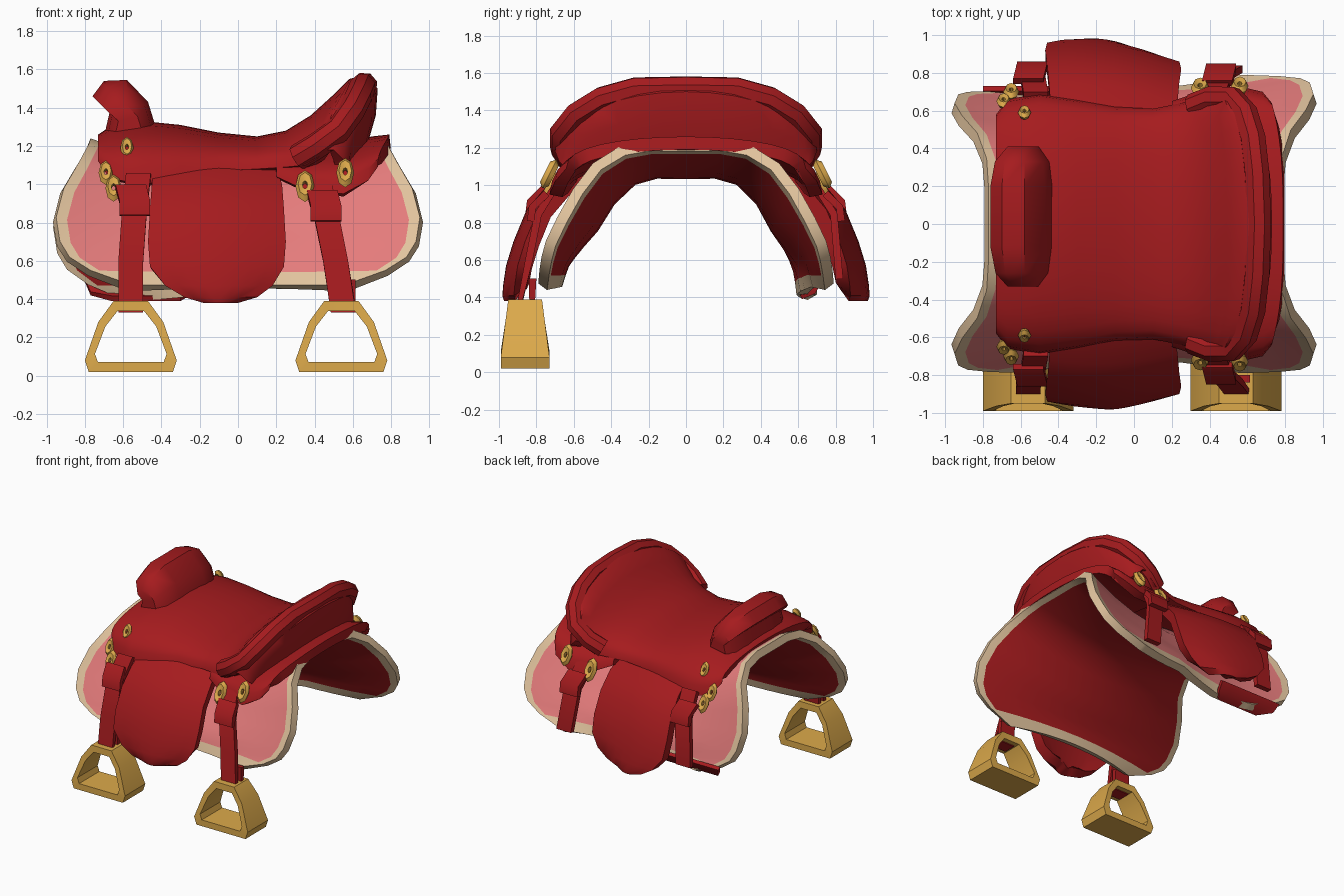
import bpy
from math import sin, cos, pi, radians
from mathutils import Vector

if "Cube" in bpy.data.objects:
    bpy.data.objects.remove(bpy.data.objects["Cube"], do_unlink=True)


def material(name, rgb):
    m = bpy.data.materials.new(name)
    m.use_nodes = True
    m.diffuse_color = (*rgb, 1)
    m.node_tree.nodes["Principled BSDF"].inputs["Base Color"].default_value = (*rgb, 1)
    return m


RED = material("red leather", (0.38, 0.011, 0.013))
PINK = material("pink felt", (0.78, 0.2, 0.2))
CREAM = material("cream trim", (0.76, 0.55, 0.34))
GOLD = material("gold metal", (0.72, 0.4, 0.07))


def finish(ob, mats, angle=40):
    for m in mats:
        ob.data.materials.append(m)
    bpy.ops.object.select_all(action='DESELECT')
    ob.select_set(True)
    bpy.context.view_layer.objects.active = ob
    for mod in list(ob.modifiers):
        bpy.ops.object.modifier_apply(modifier=mod.name)
    bpy.ops.object.shade_smooth_by_angle(angle=radians(angle))


def make(name, verts, faces):
    me = bpy.data.meshes.new(name)
    me.from_pydata(verts, [], faces)
    ob = bpy.data.objects.new(name, me)
    bpy.context.collection.objects.link(ob)
    return ob


def sheet(name, rows, thickness, mats=(RED,), rule=None):
    """Skin a grid of points and thicken it inwards."""
    n = len(rows[0])
    cells = [(i, j) for i in range(len(rows) - 1) for j in range(n - 1)]
    faces = [(i * n + j, (i + 1) * n + j, (i + 1) * n + j + 1, i * n + j + 1) for i, j in cells]
    ob = make(name, [p for r in rows for p in r], faces)
    if rule:
        for p, (i, j) in zip(ob.data.polygons, cells):
            p.material_index = rule(i, j)
    mod = ob.modifiers.new("thickness", 'SOLIDIFY')
    mod.thickness = thickness
    mod.offset = -1
    mod.material_offset = 2 if rule else 0
    finish(ob, mats)


def arches(name, stations, thickness, steps=16):
    """Saddle-shaped loft; each station is x, crown z, half width, edge z, bow."""
    rows = []
    for x, crown, width, edge, bow in stations:
        row = []
        for k in range(steps + 1):
            a = pi * (k / steps - 0.5)
            s = sin(a)
            row.append((x - bow * abs(s) ** 3, width * s,
                        edge + (crown - edge) * max(cos(a), 0) ** 0.8))
        rows.append(row)
    sheet(name, rows, thickness)


def panel(name, side, outline, thickness=0.05, columns=6, bulge=0.0, skew=0.0):
    """Hanging panel; each outline entry is y, z, first x, last x."""
    rows = []
    for c in range(columns + 1):
        f = c / columns
        row = [(x0 + (x1 - x0) * f, side * (y + bulge * (sin(pi * f) - 1) - skew * f * f), z)
               for y, z, x0, x1 in outline]
        rows.append(row if side > 0 else row[::-1])
    sheet(name, rows, thickness)


def strap(name, side, path, width=0.13):
    panel(name, side, [(y, z, x - width / 2, x + width / 2) for x, y, z in path], 0.04, 1)


def tube(name, points, radius, mat):
    cu = bpy.data.curves.new(name, 'CURVE')
    cu.dimensions = '3D'
    cu.bevel_depth = radius
    cu.bevel_resolution = 2
    cu.use_fill_caps = True
    sp = cu.splines.new('POLY')
    sp.points.add(len(points) - 1)
    for p, co in zip(sp.points, points):
        p.co = (*co, 1)
    ob = bpy.data.objects.new(name, cu)
    bpy.context.collection.objects.link(ob)
    bpy.ops.object.select_all(action='DESELECT')
    ob.select_set(True)
    bpy.context.view_layer.objects.active = ob
    bpy.ops.object.convert(target='MESH')
    finish(bpy.context.object, [mat])


# Pad: half section as y, z, half length
half = [(0, 1.11, .77), (.18, 1.11, .77), (.33, 1.08, .78), (.47, .99, .83), (.57, .88, .91),
        (.65, .76, .95), (.71, .66, .93), (.745, .595, .88), (.768, .54, .77), (.79, .475, .56)]
section = [(-y, z, x) for y, z, x in half[:0:-1]] + half
lengths = [-1, -.94, -.7, -.45, -.2, 0, .2, .45, .7, .94, 1]


def pad_point(t, y, z, length):
    """Lift and widen the ends, pinch the middle, tuck the back panel under the pommel."""
    end = t * t
    width = 1 + .06 * end * min(1, (z - .475) / .2) - .09 * (1 - end)
    tuck = min(1, .3 - 1.4 * t) * max(0, 1.1 - z) / .63 if y > 0 and t < .2 else 0
    lift = .13 * end * min(1, max(0, (z - .5) / .5))
    sag = .09 * (1 - end) * max(0, 1 - abs(z - .88) / .28)
    return t * length, y * width - .09 * tuck, z + lift - sag - .06 * tuck


last_i, last_j = len(lengths) - 2, len(section) - 2
sheet("saddle_pad", [[pad_point(t, *p) for p in section] for t in lengths], 0.06,
      (PINK, CREAM, RED, CREAM), lambda i, j: int(i in (0, last_i) or j in (0, last_j)))

# Seat with its raised back
arches("seat", [(-.73, 1.26, .58, 1.12, 0), (-.67, 1.30, .66, 1.03, 0), (-.5, 1.33, .69, 1.0, 0),
                (-.3, 1.31, .66, 1.03, 0), (-.1, 1.27, .62, 1.07, 0), (.1, 1.25, .61, 1.08, 0),
                (.25, 1.28, .64, 1.09, 0), (.38, 1.36, .67, 1.1, .03), (.49, 1.46, .69, 1.14, .07),
                (.58, 1.55, .70, 1.18, .12), (.66, 1.57, .70, 1.18, .16), (.73, 1.5, .68, 1.13, .18),
                (.72, 1.36, .65, 1.1, .14), (.68, 1.22, .6, 1.05, .1)], 0.08)
arches("rear_skirt", [(.2, 1.2, .65, 1.04, 0), (.35, 1.2, .70, .97, 0), (.55, 1.22, .73, .95, 0),
                      (.7, 1.25, .70, 1.02, .02), (.79, 1.26, .64, 1.09, .06)], 0.07)

# Padded rim around the seat back
rim = [(.31, .62, 1.14), (.41, .66, 1.2), (.52, .66, 1.28), (.59, .58, 1.38),
       (.63, .45, 1.46), (.65, .27, 1.51), (.66, 0, 1.515)]
tube("seat_back_rim", [(x, -y, z) for x, y, z in rim] + rim[-2::-1], 0.07, RED)

# Pommel: an overhanging profile lofted across the saddle
profile = [(-.70, 1.25), (-.67, 1.38), (-.76, 1.46), (-.70, 1.54),
           (-.58, 1.545), (-.47, 1.43), (-.43, 1.30)]
slices = [(-.33, .5), (-.26, .85), (-.12, 1), (.2, 1), (.33, .87), (.41, .5)]
verts = [(-.58 + (x + .58) * k, y, 1.28 + (z - 1.28) * k) for y, k in slices for x, z in profile]
n = len(profile)
faces = [(s * n + k, s * n + (k + 1) % n, (s + 1) * n + (k + 1) % n, (s + 1) * n + k)
         for s in range(len(slices) - 1) for k in range(n)]
faces += [tuple(range(n))[::-1], tuple(range(len(verts) - n, len(verts)))]
finish(make("pommel", verts, faces), [RED])

# Side flaps
flap = [(.62, 1.09, -.44, .20), (.75, 1.0, -.45, .23), (.86, .87, -.46, .24), (.93, .7, -.47, .25),
        (.97, .57, -.46, .24), (.985, .47, -.38, .18), (.99, .41, -.28, .10), (.98, .38, -.18, 0)]
panel("front_flap", -1, flap, 0.08, 8, 0.03, 0.04)
panel("back_flap", 1, flap, 0.08, 8, 0.01, 0.10)

# Red trim along the tucked lower edge of the back panel
panel("under_trim", 1, [(.73, .49, -.80, -.25), (.69, .42, -.77, -.25), (.62, .39, -.66, -.3)], 0.03)

# Straps: the front ones loop around the stirrup tops
paths = {"right": [(-.52, .70, 1.06), (-.54, .82, .88), (-.56, .87, .6), (-.56, .91, .33)],
         "left": [(.42, .70, 1.03), (.46, .81, .85), (.51, .86, .6), (.55, .91, .33)]}
for word, path in paths.items():
    x = path[-1][0]
    strap("front_strap_" + word, -1, path + [(x, .81, .33), (x, .80, .5)])
    strap("back_strap_" + word, 1, path[:2] + [(path[2][0], .84, .5)])
    # Keeper at the head of each strap
    x, y, z = path[1]
    for side in (-1, 1):
        strap("strap_keeper", side, [(x - .02, y - .05, z + .12), (x, y + .03, z + .04),
                                     (x, y + .04, z - .04)], 0.16)


# Stirrups on the front side
def stirrup(name, cx, cy):
    right = [(.22, .02), (.24, .08), (.17, .28), (.09, .39)]
    outer = right + [(-x, z) for x, z in right[::-1]]
    inner = [(x * .78, .2 + (z - .2) * .72) for x, z in outer]
    n, verts, faces = len(outer), [], []
    for ring, s in ((outer, -1), (outer, 1), (inner, 1), (inner, -1)):
        for k, (x, z) in enumerate(ring):
            depth = .13 - .04 * max(0, outer[k][1] - .08) / .31
            verts.append((cx + x, cy + s * depth, z))
    for r in range(4):
        for k in range(n):
            m, q = (k + 1) % n, (r + 1) % 4
            faces.append((r * n + k, r * n + m, q * n + m, q * n + k))
    finish(make(name, verts, faces), [GOLD], 20)


stirrup("stirrup_right", -.56, -.86)
stirrup("stirrup_left", .54, -.86)

# Buckles and studs, facing outward and upward
for side in (-1, 1):
    for x, y, z, r in ((-.69, .65, 1.06, .05), (-.65, .70, .98, .055), (.35, .72, .99, .065),
                       (.56, .73, 1.06, .06), (-.58, .59, 1.19, .045)):
        aim = Vector((0, side, .5)).to_track_quat('Z', 'Y').to_euler()
        bpy.ops.mesh.primitive_torus_add(major_segments=8, minor_segments=5, major_radius=r * .65,
                                         minor_radius=r * .45, location=(x, side * y, z), rotation=aim)
        buckle = bpy.context.object
        buckle.name = "stud" if r < .05 else "buckle"
        buckle.scale = (.7, 1.3, 1)
        finish(buckle, [GOLD])
